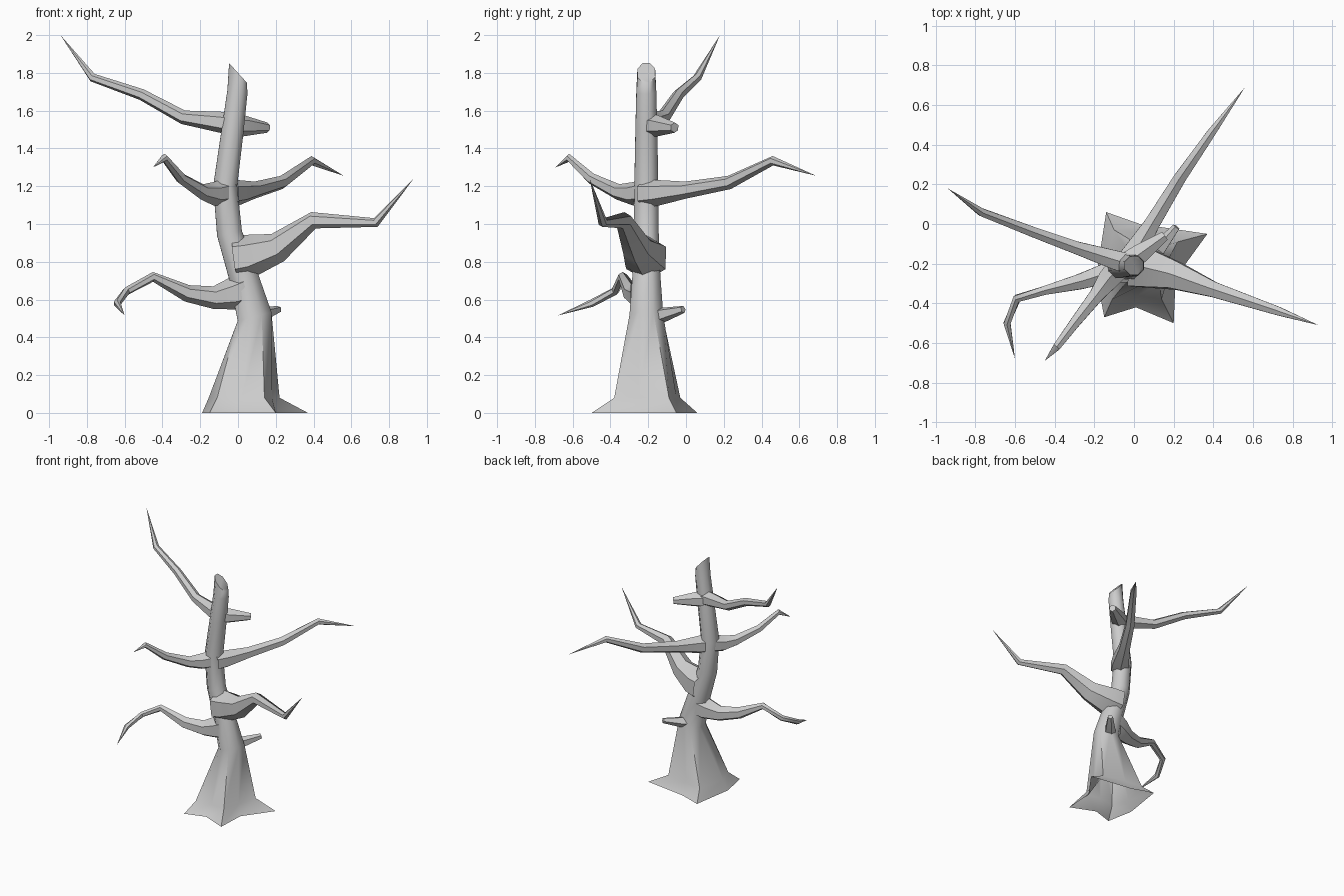
import bpy, bmesh, math
from mathutils import Vector

if "Cube" in bpy.data.objects:
    bpy.data.objects.remove(bpy.data.objects["Cube"])

bark = bpy.data.materials.new("grey_bark")
bark.diffuse_color = (0.6, 0.6, 0.6, 1)
bark.use_nodes = True
bark.node_tree.nodes["Principled BSDF"].inputs["Base Color"].default_value = bark.diffuse_color


def loft(name, rings, cap_end=False, angle=50):
    """Skin a list of equal-length point rings into one smooth object."""
    bm = bmesh.new()
    loops = [[bm.verts.new(p) for p in ring] for ring in rings]
    n = len(loops[0])
    for a, b in zip(loops, loops[1:]):
        for i in range(n):
            j = (i + 1) % n
            bm.faces.new((a[i], a[j], b[j], b[i]))
    if cap_end:
        bm.faces.new(loops[-1])
    bmesh.ops.remove_doubles(bm, verts=bm.verts, dist=0.0005)
    bmesh.ops.recalc_face_normals(bm, faces=bm.faces)
    mesh = bpy.data.meshes.new(name)
    bm.to_mesh(mesh)
    bm.free()
    mesh.materials.append(bark)
    obj = bpy.data.objects.new(name, mesh)
    bpy.context.collection.objects.link(obj)
    bpy.ops.object.select_all(action='DESELECT')
    obj.select_set(True)
    bpy.context.view_layer.objects.active = obj
    bpy.ops.object.shade_smooth_by_angle(angle=math.radians(angle))


def branch(name, path, sides=6, cap_end=False):
    """Bent tapering limb; path holds (x, y, z, radius)."""
    pts = [Vector(p[:3]) for p in path]
    rings = []
    for i, p in enumerate(pts):
        before = (p - pts[i - 1]).normalized() if i else Vector()
        after = (pts[i + 1] - p).normalized() if i < len(pts) - 1 else Vector()
        d = (before + after).normalized()
        side = d.cross(Vector((0, 0, 1))).normalized()
        up = side.cross(d)
        r = path[i][3]
        rings.append([p + r * (side * math.cos(t) + up * math.sin(t))
                      for t in (math.tau * (k + 0.5) / sides for k in range(sides))])
    loft(name, rings, cap_end)


# Trunk: star-shaped root flare, then round leaning rings
Y = -0.21
roots = [(0.21, -0.27), (0.37, -0.05), (0.03, 0.0), (-0.14, 0.06),
         (-0.19, -0.26), (-0.15, -0.47), (0.01, -0.42), (0.2, -0.5)]
flare = [(0.18, -0.25), (0.22, -0.09), (0.04, -0.05), (-0.1, -0.03),
         (-0.155, -0.25), (-0.11, -0.38), (0.02, -0.36), (0.14, -0.38)]
rings = [[(x, y, 0) for x, y in roots], [(x, y, 0.08) for x, y in flare]]
# centre x, z, radius, slope of the ring along x
for cx, z, r, slope in [(0.088, 0.51, 0.093, 0.25), (0.03, 0.72, 0.077, 0.3),
                        (-0.045, 0.95, 0.068, 0.2), (-0.068, 1.2, 0.066, 0),
                        (-0.028, 1.5, 0.06, -0.15), (-0.003, 1.7, 0.055, -0.2),
                        (0.0, 1.8, 0.049, -1.1)]:
    ring = []
    for k in range(8):
        t = math.radians(-22 + 45 * k)
        dx = r * 1.04 * math.cos(t)
        ring.append((cx + dx, Y + r * 1.04 * math.sin(t), z + slope * dx))
    rings.append(ring)
loft("trunk", rings, cap_end=True)

# Long limbs ending in points
branch("upper_left_branch", [(-0.03, -0.2, 1.53, 0.06), (-0.1, -0.18, 1.54, 0.055),
       (-0.29, -0.12, 1.565, 0.037), (-0.51, -0.04, 1.685, 0.03),
       (-0.77, 0.06, 1.775, 0.023), (-0.94, 0.18, 2.0, 0)])
branch("middle_front_branch", [(-0.07, -0.21, 1.17, 0.07), (-0.13, -0.28, 1.16, 0.062),
       (-0.19, -0.36, 1.17, 0.042), (-0.3, -0.5, 1.24, 0.03),
       (-0.39, -0.62, 1.35, 0.022), (-0.45, -0.69, 1.3, 0)])
branch("middle_back_branch", [(-0.05, -0.22, 1.16, 0.075), (0.0, -0.15, 1.165, 0.068),
       (0.09, 0.0, 1.18, 0.045), (0.23, 0.23, 1.22, 0.036),
       (0.39, 0.46, 1.335, 0.025), (0.56, 0.69, 1.255, 0)])
branch("large_right_branch", [(-0.01, -0.21, 0.82, 0.12), (0.06, -0.22, 0.83, 0.115),
       (0.21, -0.26, 0.875, 0.08), (0.4, -0.33, 1.02, 0.045),
       (0.73, -0.44, 1.008, 0.025), (0.93, -0.51, 1.24, 0)])
branch("lower_left_branch", [(0.03, -0.21, 0.65, 0.09), (-0.03, -0.22, 0.63, 0.085),
       (-0.13, -0.245, 0.61, 0.06), (-0.27, -0.29, 0.633, 0.045),
       (-0.45, -0.335, 0.72, 0.026), (-0.59, -0.375, 0.645, 0.022),
       (-0.64, -0.5, 0.58, 0.02), (-0.6, -0.68, 0.515, 0)])

# Short broken stubs
branch("upper_stub", [(-0.03, -0.19, 1.52, 0.06), (0.03, -0.15, 1.52, 0.056),
       (0.155, -0.06, 1.51, 0.027)], cap_end=True)
branch("lower_stub", [(0.09, -0.17, 0.515, 0.045), (0.13, -0.12, 0.52, 0.04),
       (0.215, -0.015, 0.548, 0.02)], sides=5, cap_end=True)
